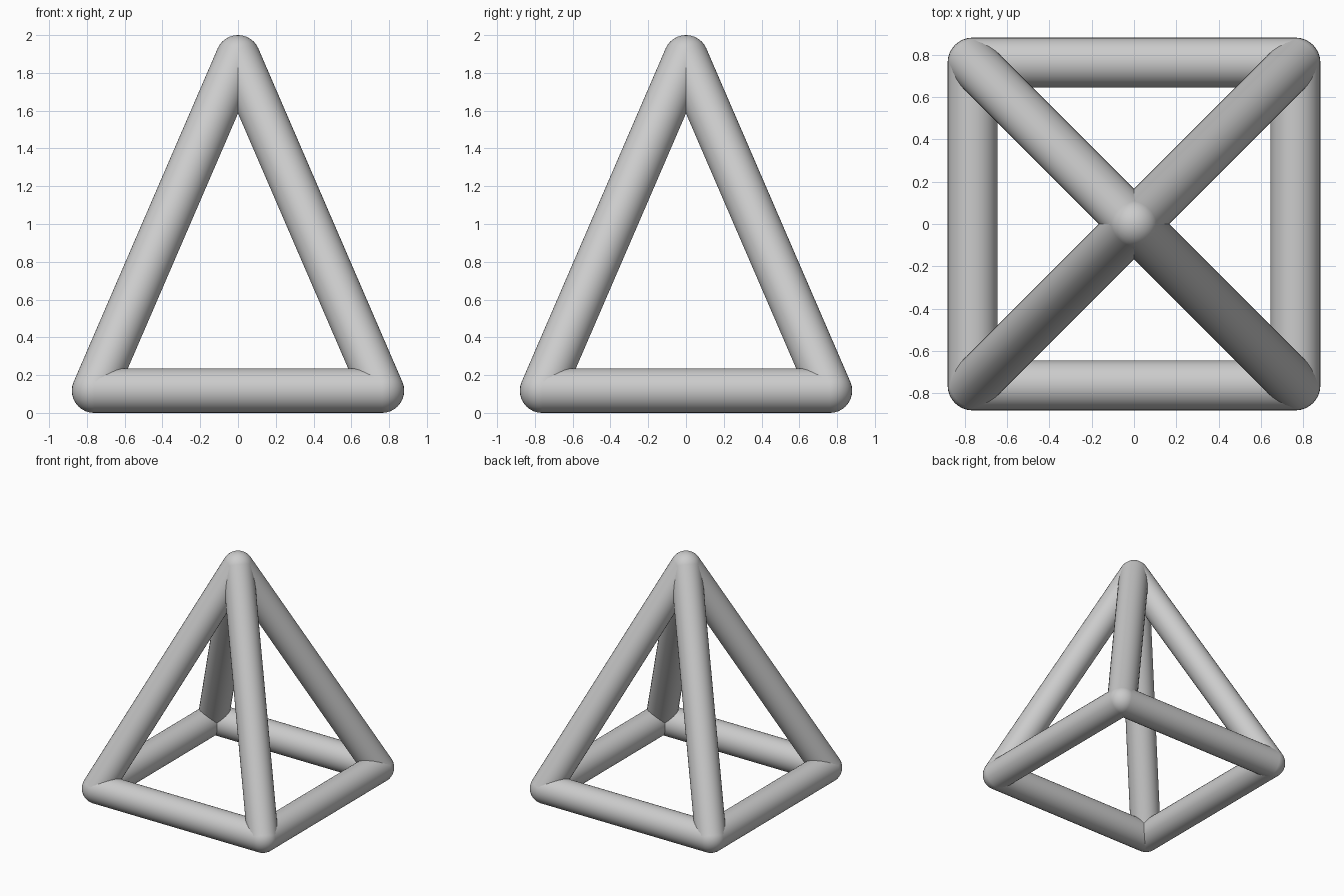
import bpy
import math
from mathutils import Vector

cube = bpy.data.objects.get("Cube")
if cube:
    bpy.data.objects.remove(cube, do_unlink=True)

RADIUS = 0.118
HALF = 0.88 - RADIUS
SIDES = 32

grey = bpy.data.materials.new("plain grey")
grey.use_nodes = True
colour = (0.6, 0.6, 0.6, 1)
grey.diffuse_color = colour
grey.node_tree.nodes["Principled BSDF"].inputs["Base Color"].default_value = colour


def finish(name):
    obj = bpy.context.object
    obj.name = name
    obj.data.materials.append(grey)
    bpy.ops.object.shade_smooth_by_angle(angle=math.radians(40))


def bar(name, start, end):
    axis = end - start
    bpy.ops.mesh.primitive_cylinder_add(
        vertices=SIDES, radius=RADIUS, depth=axis.length, end_fill_type='NOTHING',
        location=(start + end) / 2, rotation=axis.to_track_quat('Z', 'Y').to_euler())
    finish(name)


def joint(name, centre):
    bpy.ops.mesh.primitive_uv_sphere_add(
        segments=SIDES, ring_count=SIDES // 2, radius=RADIUS, location=centre)
    finish(name)


# Corners in order around the base, and the top
apex = Vector((0, 0, 2 - RADIUS))
corners = {
    "front_right": Vector((-HALF, -HALF, RADIUS)),
    "front_left": Vector((HALF, -HALF, RADIUS)),
    "back_left": Vector((HALF, HALF, RADIUS)),
    "back_right": Vector((-HALF, HALF, RADIUS)),
}
points = list(corners.values())

# Base bars
for i, side in enumerate(("front", "left", "back", "right")):
    bar(side + "_base_bar", points[i], points[(i + 1) % 4])

# Sloping bars and rounded corner joints
for side, corner in corners.items():
    bar(side + "_sloping_bar", corner, apex)
    joint(side + "_joint", corner)

# Rounded tip
joint("top_joint", apex)
